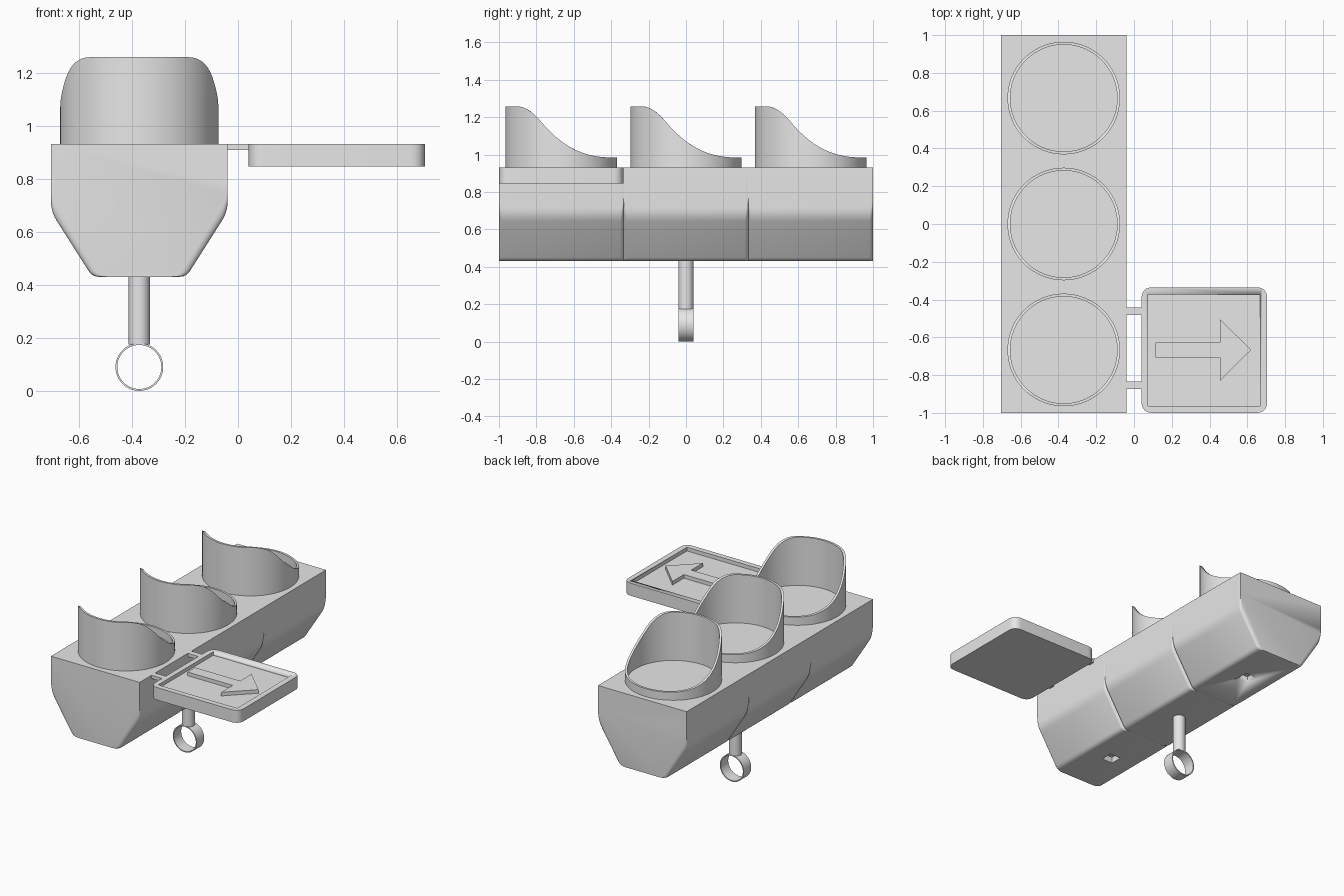
import bpy, bmesh, math
from mathutils import Vector

if "Cube" in bpy.data.objects:
    bpy.data.objects.remove(bpy.data.objects["Cube"])

grey = bpy.data.materials.new("light_grey")
grey.use_nodes = True
grey.diffuse_color = (0.8, 0.8, 0.8, 1)
grey.node_tree.nodes["Principled BSDF"].inputs["Base Color"].default_value = (0.8, 0.8, 0.8, 1)

CX = -0.372          # middle of the lamp housing
TOP = 0.93           # housing top
BOTTOM = 0.43        # housing underside
LAMP_Y = (-2 / 3, 0, 2 / 3)


def finish(name, bm, smooth=True):
    bmesh.ops.recalc_face_normals(bm, faces=bm.faces)
    mesh = bpy.data.meshes.new(name)
    bm.to_mesh(mesh)
    bm.free()
    mesh.materials.append(grey)
    obj = bpy.data.objects.new(name, mesh)
    bpy.context.collection.objects.link(obj)
    if smooth:
        activate(obj)
        bpy.ops.object.shade_smooth_by_angle(angle=math.radians(30))
    return obj


def activate(obj):
    bpy.ops.object.select_all(action='DESELECT')
    obj.select_set(True)
    bpy.context.view_layer.objects.active = obj


def rounded(corners, steps=5):
    """Round a polygon given as (x, y, radius) corners."""
    out = []
    for i, (x, y, r) in enumerate(corners):
        p = Vector((x, y))
        if not r:
            out.append(p)
            continue
        a = p + (Vector(corners[i - 1][:2]) - p).normalized() * r
        b = p + (Vector(corners[(i + 1) % len(corners)][:2]) - p).normalized() * r
        for k in range(steps + 1):
            t = k / steps
            out.append(a * (1 - t) ** 2 + p * 2 * t * (1 - t) + b * t * t)
    return out


def loft(name, rings, smooth=True):
    """Join equal rings of points into a capped solid."""
    bm = bmesh.new()
    loops = [[bm.verts.new(p) for p in ring] for ring in rings]
    for a, b in zip(loops, loops[1:]):
        for i in range(len(a)):
            bm.faces.new((a[i - 1], a[i], b[i], b[i - 1]))
    bm.faces.new(loops[0])
    bm.faces.new(loops[-1])
    return finish(name, bm, smooth)


def prism(name, points, z0, z1):
    return loft(name, [[(p[0], p[1], z) for p in points] for z in (z0, z1)])


def box(name, x0, x1, y0, y1, z0, z1):
    return prism(name, [(x0, y0), (x1, y0), (x1, y1), (x0, y1)], z0, z1)


def tube(name, outer, inner, low, top, n=96):
    """Upright tube whose rim height follows top(y)."""
    bm = bmesh.new()
    cols = []
    for i in range(n):
        a = math.tau * i / n
        c, s = math.cos(a), math.sin(a)
        cols.append([bm.verts.new((r * c, r * s, top(r * s) if up else low))
                     for r, up in ((outer, 0), (outer, 1), (inner, 1), (inner, 0))])
    for i in range(n):
        a, b = cols[i - 1], cols[i]
        for k in range(4):
            bm.faces.new((a[k - 1], a[k], b[k], b[k - 1]))
    return finish(name, bm)


def cut(obj, cutter):
    cutter.hide_render = True
    mod = obj.modifiers.new("cut", 'BOOLEAN')
    mod.operation = 'DIFFERENCE'
    mod.solver = 'EXACT'
    mod.object = cutter
    activate(obj)
    bpy.ops.object.modifier_apply(modifier=mod.name)
    bpy.data.objects.remove(cutter)


# Housing: three modules whose sloped sides round in at each end, leaving grooves
def housing_ring(y, inset):
    half = 0.333
    foot = 0.177 - 0.03 * inset
    knee = 0.675 + 0.06 * inset
    shape = rounded([(half, TOP, 0), (half, knee, 0.04), (foot, BOTTOM, 0.025),
                     (-foot, BOTTOM, 0.025), (-half, knee, 0.04), (-half, TOP, 0)])
    return [(CX + p.x, y, p.y) for p in shape]


rings = [housing_ring(-1, 1)]
turns = [math.pi / 2 * k / 4 for k in range(5)]
edge = 0.018
for y in LAMP_Y:
    start, end = y - 1 / 3, y + 1 / 3
    rings += [housing_ring(start + edge * (1 - math.cos(a)), 1 - math.sin(a)) for a in turns[1:]]
    rings += [housing_ring(end - edge * (1 - math.cos(a)), 1 - math.sin(a)) for a in reversed(turns)]
housing = loft("lamp_housing", rings)

# Square sockets in the underside
for y in (LAMP_Y[0], LAMP_Y[2]):
    cut(housing, box("socket_cutter", CX - 0.04, CX + 0.04, y - 0.04, y + 0.04,
                     BOTTOM - 0.1, BOTTOM + 0.04))


# Visors: tall hood on one side, sweeping down to a low lip
def visor_rim(t):
    if t < -0.235:
        return 1.258
    if t < -0.108:
        return 1.258 - 0.082 * ((t + 0.235) / 0.127) ** 1.87
    return 0.984 + 0.192 * max(0, 1 - (t + 0.108) / 0.406) ** 2.55


for place, y in zip(("front", "middle", "back"), LAMP_Y):
    visor = tube(place + "_visor", 0.298, 0.283, TOP - 0.005, visor_rim)
    visor.location = (CX, y, 0)

# Hanging rod and ring
bm = bmesh.new()
bmesh.ops.create_cone(bm, cap_ends=True, segments=32, radius1=0.04, radius2=0.04, depth=0.26)
rod = finish("hanging_rod", bm)
rod.location = (CX, 0, 0.305)
loop = tube("hanging_ring", 0.09, 0.083, -0.04, lambda t: 0.04, 64)
loop.rotation_euler = (math.pi / 2, 0, 0)
loop.location = (CX, 0, 0.09)

# Side sign with a recessed face and a raised arrow
plate = prism("sign_plate", rounded([(0.04, -1, 0.06), (0.705, -1, 0.06),
                                     (0.705, -0.335, 0.06), (0.04, -0.335, 0.06)], 8), 0.845, TOP)
cut(plate, box("recess_cutter", 0.075, 0.667, -0.963, -0.372, 0.905, 1))
mid = LAMP_Y[0]
arrow = [(0.115, -0.04), (0.455, -0.04), (0.455, -0.163), (0.62, 0),
         (0.455, 0.163), (0.455, 0.04), (0.115, 0.04)]
prism("sign_arrow", [(x, mid + y) for x, y in arrow], 0.9, TOP)

# Brackets joining the sign to the housing
for place, y in (("front", -0.853), ("back", -0.463)):
    box(place + "_bracket", -0.045, 0.045, y - 0.02, y + 0.02, 0.908, TOP)
